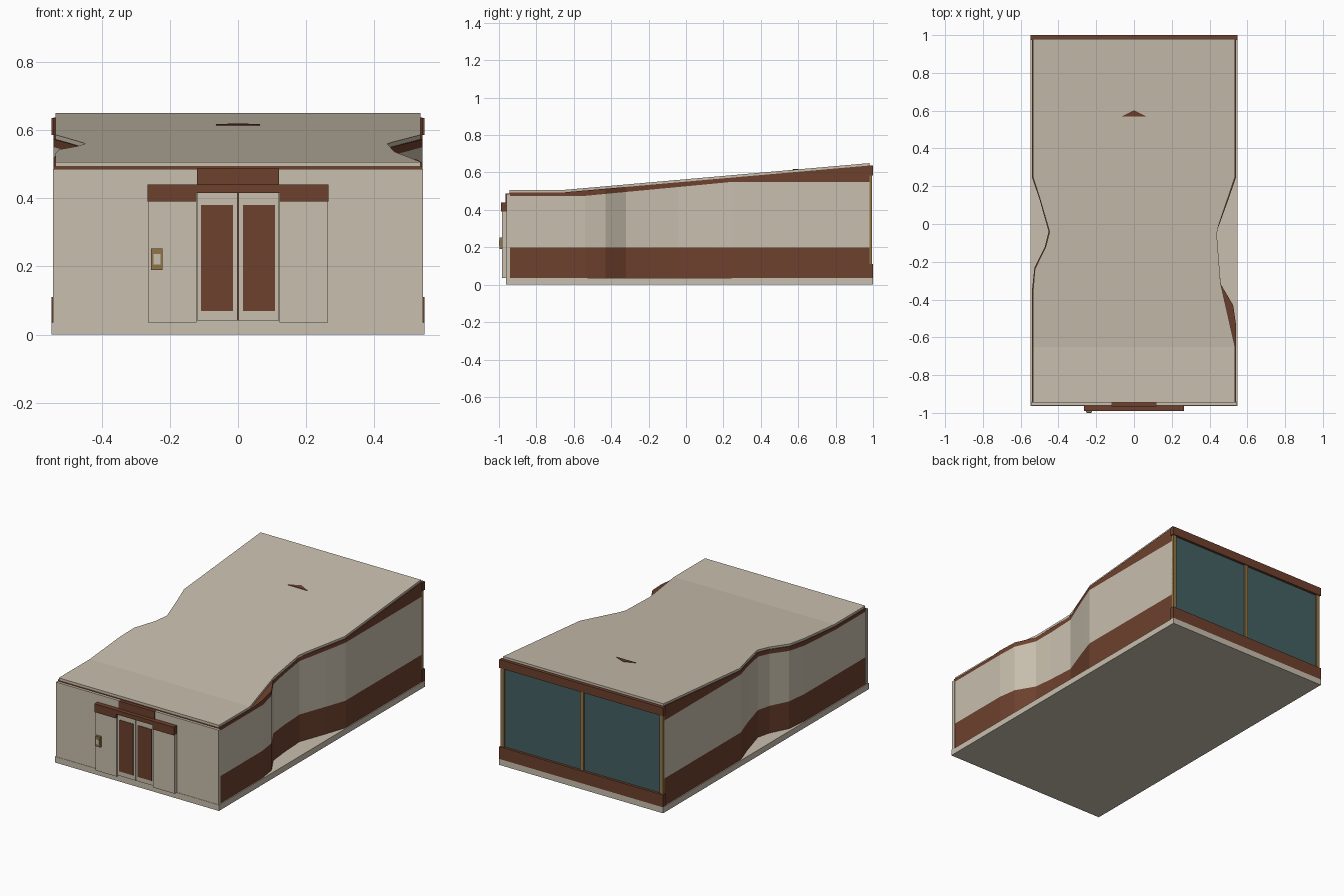
import bpy, bmesh

cube = bpy.data.objects.get("Cube")
if cube:
    bpy.data.objects.remove(cube, do_unlink=True)


def material(name, rgb):
    m = bpy.data.materials.new(name)
    m.use_nodes = True
    m.diffuse_color = (*rgb, 1)
    m.node_tree.nodes["Principled BSDF"].inputs["Base Color"].default_value = (*rgb, 1)
    return m


cream = material("cream", (0.58, 0.52, 0.42))
brown = material("brown", (0.155, 0.052, 0.027))
teal = material("teal_glass", (0.06, 0.118, 0.125))
gold = material("bronze", (0.28, 0.18, 0.065))


def box(name, x, y, z, mat):
    """Axis-aligned box from (low, high) ranges."""
    prism(name, [(x[0], y[0]), (x[1], y[0]), (x[1], y[1]), (x[0], y[1])],
          [lambda v: z[0], lambda v: z[1]], [mat])


def prism(name, outline, levels, band_mats):
    """Stack of wall bands over an outline; each level gives height from y."""
    bm = bmesh.new()
    rings = [[bm.verts.new((x, y, h(y))) for x, y in outline] for h in levels]
    n = len(outline)
    for band, (low, high) in enumerate(zip(rings, rings[1:])):
        for i in range(n):
            j = (i + 1) % n
            bm.faces.new((low[i], low[j], high[j], high[i])).material_index = band
    bm.faces.new(rings[0][::-1])
    bm.faces.new(rings[-1]).material_index = len(band_mats) - 1
    bmesh.ops.recalc_face_normals(bm, faces=bm.faces)
    mesh = bpy.data.meshes.new(name)
    bm.to_mesh(mesh)
    bm.free()
    for m in band_mats:
        mesh.materials.append(m)
    bpy.context.collection.objects.link(bpy.data.objects.new(name, mesh))


FRONT, BEND, BACK = -0.945, -0.65, 0.98


def roof_top(y):
    return 0.507 + max(0, y - BEND) * 0.0877


def roof_under(y):
    return roof_top(y) - 0.013


def cream_top(y):
    return min(0.55, 0.475 + max(0, y + 0.54) * 0.095)


# Foundation slab
box("foundation", (-0.547, 0.547), (-0.963, 1.0), (0, 0.036), cream)

# Pinched side walls with brown base, cream middle and brown trim
wall_levels = [lambda y: 0.036, lambda y: 0.2, cream_top, roof_under]
wall_mats = [brown, cream, brown]
W = 0.541
prism("front_body", [(-W, FRONT), (W, FRONT), (W, BEND), (-W, BEND)],
      wall_levels, wall_mats)
right_side = [(W, BEND), (W, -0.54), (0.525, -0.43), (0.46, -0.32), (0.447, -0.2),
              (0.438, -0.04), (0.5, 0.13), (W, 0.25), (W, BACK)]
left_side = [(-W, BACK), (-W, 0.25), (-0.5, 0.13), (-0.452, -0.04),
             (-0.472, -0.12), (-0.527, -0.23), (-W, -0.36), (-W, BEND)]
prism("rear_body", right_side + left_side, wall_levels, wall_mats)

# Roof sheets: level at the front, rising toward the back
R = 0.535
prism("front_roof", [(-R, FRONT), (R, FRONT), (R, BEND), (-R, BEND)],
      [roof_under, roof_top], [cream])
roof_outline = [(R, BEND), (0.458, -0.31), (0.438, -0.05), (0.45, 0), (R, 0.25),
                (R, BACK), (-R, BACK), (-R, 0.25), (-0.5, 0.14), (-0.447, -0.04),
                (-0.467, -0.12), (-0.525, -0.24), (-R, -0.36), (-R, BEND)]
prism("rear_roof", roof_outline, [roof_under, roof_top], [cream])
prism("roof_marker", [(-0.065, 0.57), (0.065, 0.57), (0, 0.602)],
      [roof_top, lambda y: roof_top(y) + 0.003], [brown])

# Front wall and entrance
box("front_wall", (-0.543, 0.543), (-0.961, -0.94), (0.036, 0.486), cream)
box("sign_board", (-0.12, 0.12), (-0.966, -0.94), (0.44, 0.487), brown)
box("entrance_header", (-0.265, 0.265), (-0.99, -0.955), (0.415, 0.44), brown)
for side, name in ((-1, "right"), (1, "left")):
    def span(a, b):
        return tuple(sorted((side * a, side * b)))
    box(name + "_header_end", span(0.122, 0.265), (-0.99, -0.955), (0.39, 0.415), brown)
    box(name + "_entrance_panel", span(0.122, 0.264), (-0.983, -0.955), (0.036, 0.39), cream)
    box(name + "_door", span(0.002, 0.12), (-0.976, -0.955), (0.042, 0.415), cream)
    box(name + "_door_pane", span(0.015, 0.108), (-0.979, -0.97), (0.07, 0.38), brown)
box("door_gap", (-0.002, 0.002), (-0.968, -0.955), (0.042, 0.415), brown)

# Keypad beside the doors
box("keypad", (-0.255, -0.222), (-0.997, -0.98), (0.19, 0.252), gold)
box("keypad_screen", (-0.248, -0.228), (-1.0, -0.99), (0.206, 0.236), cream)

# Rear window wall
box("rear_glass", (-0.535, 0.535), (0.97, 0.985), (0.1, 0.59), teal)
box("rear_sill", (-0.547, 0.547), (0.975, 1.0), (0.036, 0.11), brown)
box("rear_lintel", (-0.547, 0.547), (0.975, 1.0), (0.585, 0.636), brown)
for name, x in (("right", -0.53), ("middle", 0), ("left", 0.53)):
    box(name + "_window_post", (x - 0.011, x + 0.011), (0.975, 0.994), (0.1, 0.59), gold)
